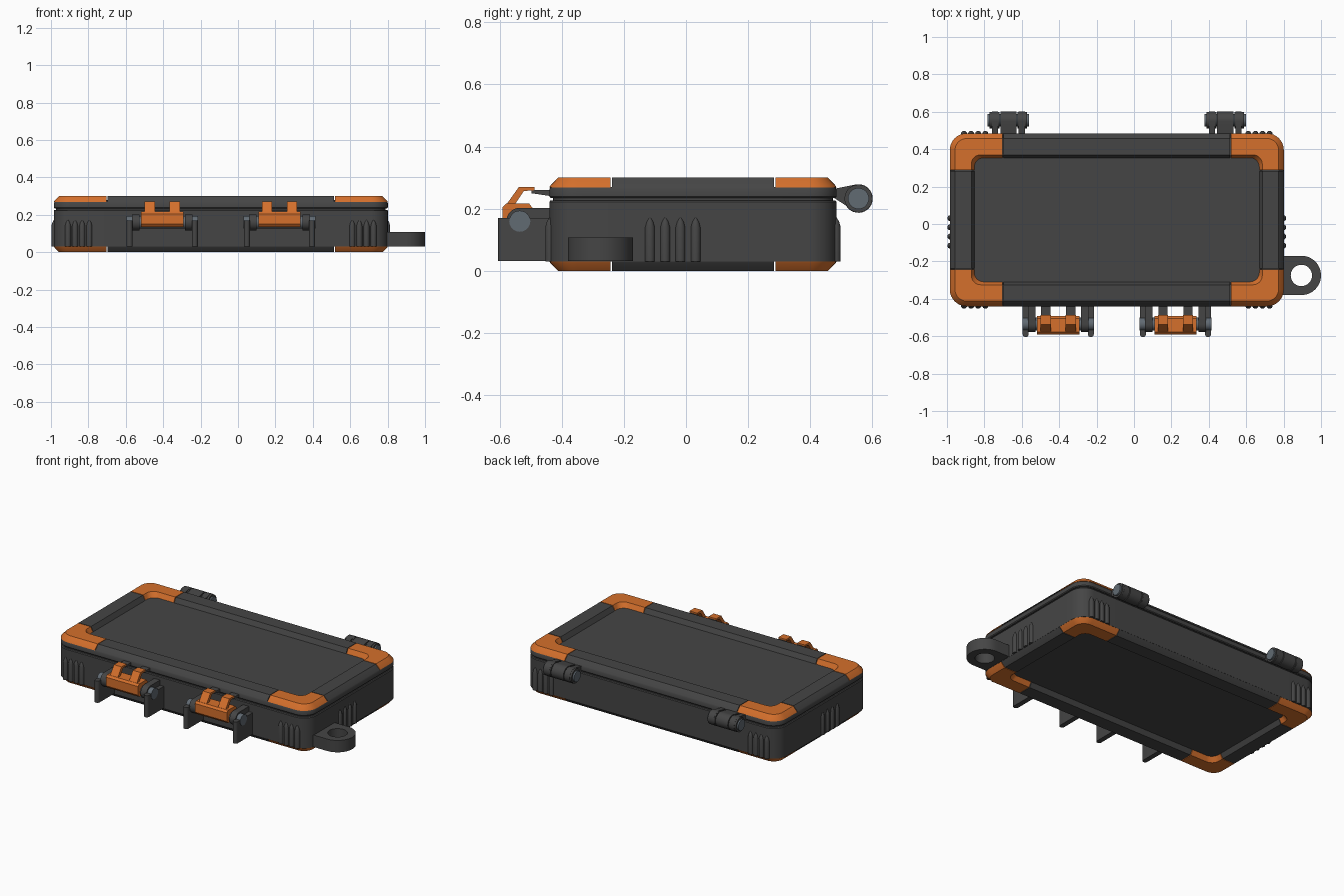
import bpy, bmesh, math

cube = bpy.data.objects.get("Cube")
if cube:
    bpy.data.objects.remove(cube, do_unlink=True)


def material(name, color):
    m = bpy.data.materials.new(name)
    m.use_nodes = True
    m.diffuse_color = color
    bsdf = next(n for n in m.node_tree.nodes if n.type == 'BSDF_PRINCIPLED')
    bsdf.inputs["Base Color"].default_value = color
    return m


GRAY = material("dark gray", (0.06, 0.06, 0.06, 1))
ORANGE = material("orange", (0.66, 0.16, 0.025, 1))
STEEL = material("steel", (0.12, 0.145, 0.17, 1))


def loft(name, rings, mat, wrap=False):
    """Skin closed rings of points; cap the ends, or join last to first."""
    bm = bmesh.new()
    vs = [[bm.verts.new(p) for p in r] for r in rings]
    n = len(rings[0])
    for a, b in zip(vs, vs[1:] + (vs[:1] if wrap else [])):
        for i in range(n):
            j = (i + 1) % n
            bm.faces.new((a[i], a[j], b[j], b[i]))
    if not wrap:
        bm.faces.new(vs[0])
        bm.faces.new(vs[-1])
    bmesh.ops.recalc_face_normals(bm, faces=bm.faces)
    me = bpy.data.meshes.new(name)
    bm.to_mesh(me)
    bm.free()
    me.materials.append(mat)
    ob = bpy.data.objects.new(name, me)
    bpy.context.collection.objects.link(ob)
    bpy.ops.object.select_all(action='DESELECT')
    ob.select_set(True)
    bpy.context.view_layer.objects.active = ob
    bpy.ops.object.shade_smooth_by_angle(angle=math.radians(30))
    return ob


def prism_x(name, yz, x0, x1, mat):
    return loft(name, [[(x, y, z) for y, z in yz] for x in (x0, x1)], mat)


def prism_z(name, xy, z0, z1, mat):
    return loft(name, [[(x, y, z) for x, y in xy] for z in (z0, z1)], mat)


def arc(cx, cy, r, a0, a1, n):
    angles = [math.radians(a0 + (a1 - a0) * i / n) for i in range(n + 1)]
    return [(cx + r * math.cos(a), cy + r * math.sin(a)) for a in angles]


def circle(cx, cy, r, n=24):
    return arc(cx, cy, r, 0, 360, n)[:-1]


# Case outline: centre, half sizes, and where corner guards end
CX, CY, HX, HY = -0.092, 0.0225, 0.893, 0.4625
DX, DY, RADIUS, GAP = 0.61, 0.265, 0.09, 0.004
SIGNS = [(1, 1), (-1, 1), (-1, -1), (1, -1)]


def corner(k, inset):
    sx, sy = SIGNS[k % 4]
    r = max(RADIUS - inset, 0.05)
    hx, hy = HX - inset, HY - inset
    ends = [(CX + sx * hx, CY + sy * DY), (CX + sx * DX, CY + sy * hy)]
    if k % 2:
        ends.reverse()
    a = 90 * (k % 4)
    bend = arc(CX + sx * (hx - r), CY + sy * (hy - r), r, a, a + 90, 8)
    return [ends[0]] + bend + [ends[1]]


def outline(inset, z):
    return [(x, y, z) for k in range(4) for x, y in corner(k, inset)]


# Case: lower tub and lid with a seam groove
loft("tub", [outline(0, 0.03), outline(0, 0.222), outline(0.004, 0.227)], GRAY)
loft("seam", [outline(0.012, 0.225), outline(0.012, 0.237)], GRAY)
loft("lid", [outline(0.004, 0.235), outline(0, 0.24), outline(0, 0.262),
             outline(0.004, 0.27)], GRAY)

# Raised rim on both faces: orange corner guards, gray rails between
RIM = [(0, 0.268), (0.003, 0.274), (0.028, 0.30), (0.115, 0.30), (0.132, 0.268)]
for side in ("top", "bottom"):
    rim = [(i, z if side == "top" else 0.30 - z) for i, z in RIM]
    for k in range(4):
        paths = [(corner(k, i), z) for i, z in rim]
        loft(f"{side}_corner_guard", [[(*p[j], z) for p, z in paths]
                                      for j in range(len(paths[0][0]))], ORANGE)
        ends = []
        for i, z in rim:
            a, b = corner(k, i)[-1], corner(k + 1, i)[0]
            t = GAP / math.dist(a, b)
            ends.append([(a[0] + (b[0] - a[0]) * s, a[1] + (b[1] - a[1]) * s, z)
                         for s in (t, 1 - t)])
        loft(f"{side}_rail", [[e[s] for e in ends] for s in (0, 1)], GRAY)


# Grip ribs on all four walls
def rib(x, y):
    steps = [(0.016, 0.03), (0.016, 0.14), (0.011, 0.158), (0.003, 0.172)]
    loft("grip_rib", [[(px, py, z) for px, py in circle(x, y, r, 16)]
                      for r, z in steps], GRAY)


for i in range(4):
    for s in (-1, 1):
        rib(CX + s * (HX - 0.003), -0.116 + i * 0.049)
        for t in (-1, 1):
            rib(CX + s * (0.703 + i * 0.038), CY + t * (HY - 0.003))

# Lanyard loop on the left wall
LX, LY, LR, HOLE = 0.895, -0.275, 0.105, 0.057
outer, inner = [], []
for x, y in circle(0, 0, 1, 48):
    f = LR / (max(abs(x), abs(y)) if x < 0 else 1)
    outer.append((LX + x * f, LY + y * f))
    inner.append((LX + x * HOLE, LY + y * HOLE))
loft("lanyard_loop", [[(x, y, z) for x, y in ring] for ring, z in
                      ((outer, 0.032), (outer, 0.108), (inner, 0.108), (inner, 0.032))],
     GRAY, wrap=True)

# Hinges at the back
HINGE_Y, HINGE_Z = 0.555, 0.233
knuckle = arc(HINGE_Y, HINGE_Z, 0.046, -150, 100, 20) + [(0.475, 0.264), (0.475, 0.236)]
for s in (-1, 1):
    hx = CX + s * 0.58
    prism_x("hinge_center", knuckle, hx - 0.043, hx + 0.043, GRAY)
    for t in (-1, 1):
        prism_x("hinge_barrel", circle(HINGE_Y, HINGE_Z, 0.045),
                hx + t * 0.048, hx + t * 0.1, GRAY)
        prism_x("hinge_arm", knuckle, hx + t * 0.055, hx + t * 0.088, GRAY)
    prism_x("hinge_pin", circle(HINGE_Y, HINGE_Z, 0.034), hx - 0.11, hx + 0.11, STEEL)

# Latches at the front
PIN_Y, PIN_Z = -0.535, 0.16
bracket = arc(PIN_Y, PIN_Z, 0.043, 90, 270, 16) + [(-0.43, 0.117), (-0.43, 0.203)]
plate = [(-0.578, 0.135), (-0.59, 0.15), (-0.59, 0.205), (-0.578, 0.217),
         (-0.505, 0.217), (-0.492, 0.2), (-0.492, 0.14)]
hook = [(-0.588, 0.2), (-0.57, 0.225), (-0.538, 0.27), (-0.487, 0.27),
        (-0.487, 0.26), (-0.522, 0.257), (-0.55, 0.215), (-0.55, 0.2)]
prong = [(-0.497, 0.25), (-0.497, 0.26), (-0.43, 0.26), (-0.43, 0.24)]
for lx in (-0.405, 0.222):
    prism_x("latch_plate", plate, lx - 0.113, lx + 0.113, ORANGE)
    prism_x("latch_pin", circle(PIN_Y, PIN_Z, 0.034), lx - 0.192, lx + 0.192, STEEL)
    for s in (-1, 1):
        tx = lx + s * 0.067
        prism_x("latch_hook", hook, tx - 0.027, tx + 0.027, ORANGE)
        prism_x("lid_prong", prong, tx - 0.025, tx + 0.025, GRAY)
        prism_x("latch_bracket", bracket, lx + s * 0.122, lx + s * 0.163, GRAY)
        fx = lx + s * 0.174
        tip = arc(fx, -0.589, 0.016, 180, 360, 10)
        prism_z("guard_fin", tip + [(fx + 0.016, -0.43), (fx - 0.016, -0.43)],
                0.032, 0.17, GRAY)
